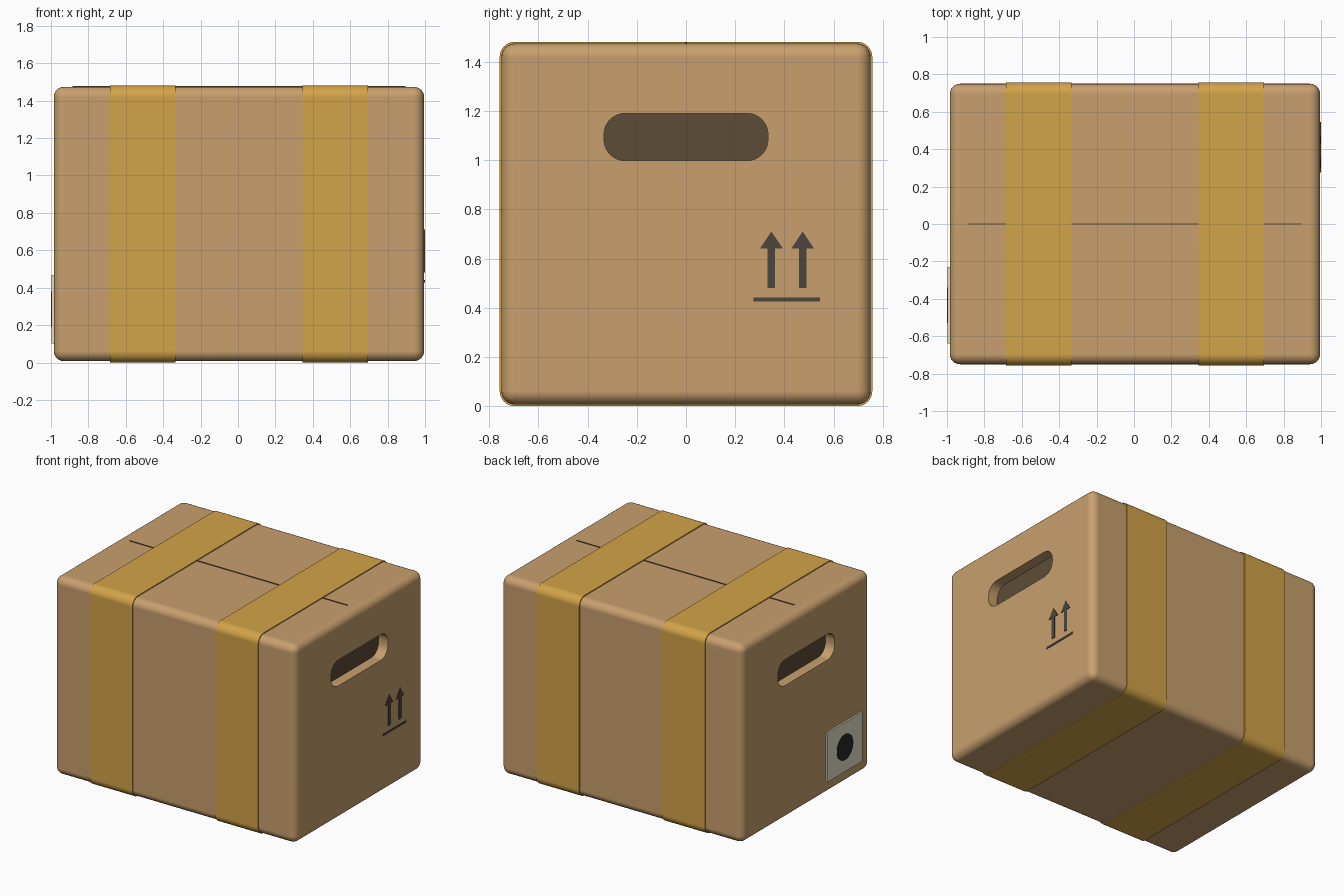
import bpy, bmesh, math

if "Cube" in bpy.data.objects:
    bpy.data.objects.remove(bpy.data.objects["Cube"])

CX, HX, HY, Z0, Z1, R = 0.005, 0.99, 0.75, 0.007, 1.474, 0.055
ZC = (Z0 + Z1) / 2
TAPE = 0.007


def material(name, rgb):
    m = bpy.data.materials.new(name)
    m.diffuse_color = (*rgb, 1)
    m.use_nodes = True
    m.node_tree.nodes["Principled BSDF"].inputs["Base Color"].default_value = m.diffuse_color
    return m


CARD = material("cardboard", (0.58, 0.35, 0.155))
DARK = material("dark_inside", (0.11, 0.073, 0.038))
GOLD = material("tape", (0.65, 0.37, 0.065))
INK = material("ink", (0.07, 0.06, 0.048))
PAPER = material("paper", (0.78, 0.73, 0.58))
BLACK = material("black", (0.02, 0.02, 0.02))


def finish(name, bm, mat):
    bmesh.ops.recalc_face_normals(bm, faces=bm.faces)
    me = bpy.data.meshes.new(name)
    bm.to_mesh(me)
    bm.free()
    ob = bpy.data.objects.new(name, me)
    bpy.context.collection.objects.link(ob)
    me.materials.append(mat)
    smooth(ob)
    return ob


def smooth(ob):
    for p in ob.data.polygons:
        p.use_smooth = True
    ob.data.set_sharp_from_angle(angle=math.radians(35))


def rounded(cy, cz, hy, hz, r, seg=8):
    """Rounded rectangle in the y-z plane."""
    pts = []
    for k, (sy, sz) in enumerate([(1, 1), (-1, 1), (-1, -1), (1, -1)]):
        for i in range(seg + 1):
            a = (k + i / seg) * math.pi / 2
            pts.append((cy + sy * (hy - r) + r * math.cos(a),
                        cz + sz * (hz - r) + r * math.sin(a)))
    return pts


def prism(name, outlines, x0, x1, mat):
    """Extrude y-z outlines along x."""
    bm = bmesh.new()
    for pts in outlines:
        a = [bm.verts.new((x0, *p)) for p in pts]
        b = [bm.verts.new((x1, *p)) for p in pts]
        bm.faces.new(a)
        bm.faces.new(b)
        for i in range(len(pts)):
            j = (i + 1) % len(pts)
            bm.faces.new((a[i], a[j], b[j], b[i]))
    return finish(name, bm, mat)


def band(name, outer, inner, x0, x1, mat):
    """Closed strap between two matching outlines."""
    bm = bmesh.new()
    loops = [[bm.verts.new((x, *p)) for p in pts]
             for pts, x in ((outer, x0), (outer, x1), (inner, x1), (inner, x0))]
    n = len(outer)
    for k in range(4):
        a, b = loops[k], loops[(k + 1) % 4]
        for i in range(n):
            j = (i + 1) % n
            bm.faces.new((a[i], a[j], b[j], b[i]))
    return finish(name, bm, mat)


def block(name, centre, size, mat, bevel=0):
    bm = bmesh.new()
    bmesh.ops.create_cube(bm, size=1)
    for v in bm.verts:
        v.co = [c + s * k for c, s, k in zip(centre, size, v.co)]
    if bevel:
        bmesh.ops.bevel(bm, geom=bm.edges[:], offset=bevel, segments=6,
                        profile=0.5, affect='EDGES')
    return finish(name, bm, mat)


# carton body with a recessed hand hole at each end
box = block("carton", (CX, 0, ZC), (2 * HX, 2 * HY, Z1 - Z0), CARD, R)
DEPTH = 0.08
hole = rounded(0, 1.094, 0.333, 0.096, 0.085)
for side, label in ((1, "right"), (-1, "left")):
    face = CX + side * HX
    cutter = prism("hole_cutter", [hole], face - side * DEPTH, face + side * 0.1, CARD)
    cutter.hide_render = True
    mod = box.modifiers.new("hand_hole", 'BOOLEAN')
    mod.operation, mod.solver, mod.object = 'DIFFERENCE', 'EXACT', cutter
    bpy.context.view_layer.objects.active = box
    bpy.ops.object.modifier_apply(modifier=mod.name)
    bpy.data.objects.remove(cutter)
    # dark panel closing the back of the hole
    prism(label + "_hole_back", [hole], face - side * (DEPTH + 0.004),
          face - side * (DEPTH - 0.004), DARK)
smooth(box)
box.modifiers.new("even_shading", 'WEIGHTED_NORMAL').keep_sharp = True

# two tape straps around the carton
hz = (Z1 - Z0) / 2
for side, label in ((-1, "left"), (1, "right")):
    x = CX + side * 0.515
    strap = band(label + "_tape", rounded(0, ZC, HY + TAPE, hz + TAPE, R + TAPE),
                 rounded(0, ZC, HY - 0.003, hz - 0.003, R - 0.003),
                 x - 0.175, x + 0.175, GOLD)
    strap.modifiers.new("even_shading", 'WEIGHTED_NORMAL').keep_sharp = True

# seam between the top flaps
block("flap_seam", (CX, 0, Z1), (1.78, 0.008, 0.008), DARK)

# this-way-up print on the right end
xr = CX + HX
for i, y in enumerate((0.347, 0.474)):
    arrow = [(-0.015, 0.48), (0.015, 0.48), (0.015, 0.64), (0.047, 0.64),
             (0, 0.71), (-0.047, 0.64), (-0.015, 0.64)]
    prism(f"up_arrow_{i + 1}", [[(y + a, z) for a, z in arrow]], xr - 0.004, xr + 0.004, INK)
block("arrow_base_line", (xr, 0.41, 0.434), (0.008, 0.27, 0.015), INK)

# paper label with a round mark on the left end
xl = CX - HX
block("label", (xl - 0.004, -0.435, 0.285), (0.016, 0.41, 0.365), PAPER)
dot = [(-0.435 + 0.095 * math.cos(i * math.pi / 16), 0.285 + 0.095 * math.sin(i * math.pi / 16))
       for i in range(32)]
prism("label_dot", [dot], xl - 0.008, xl - 0.015, BLACK)
